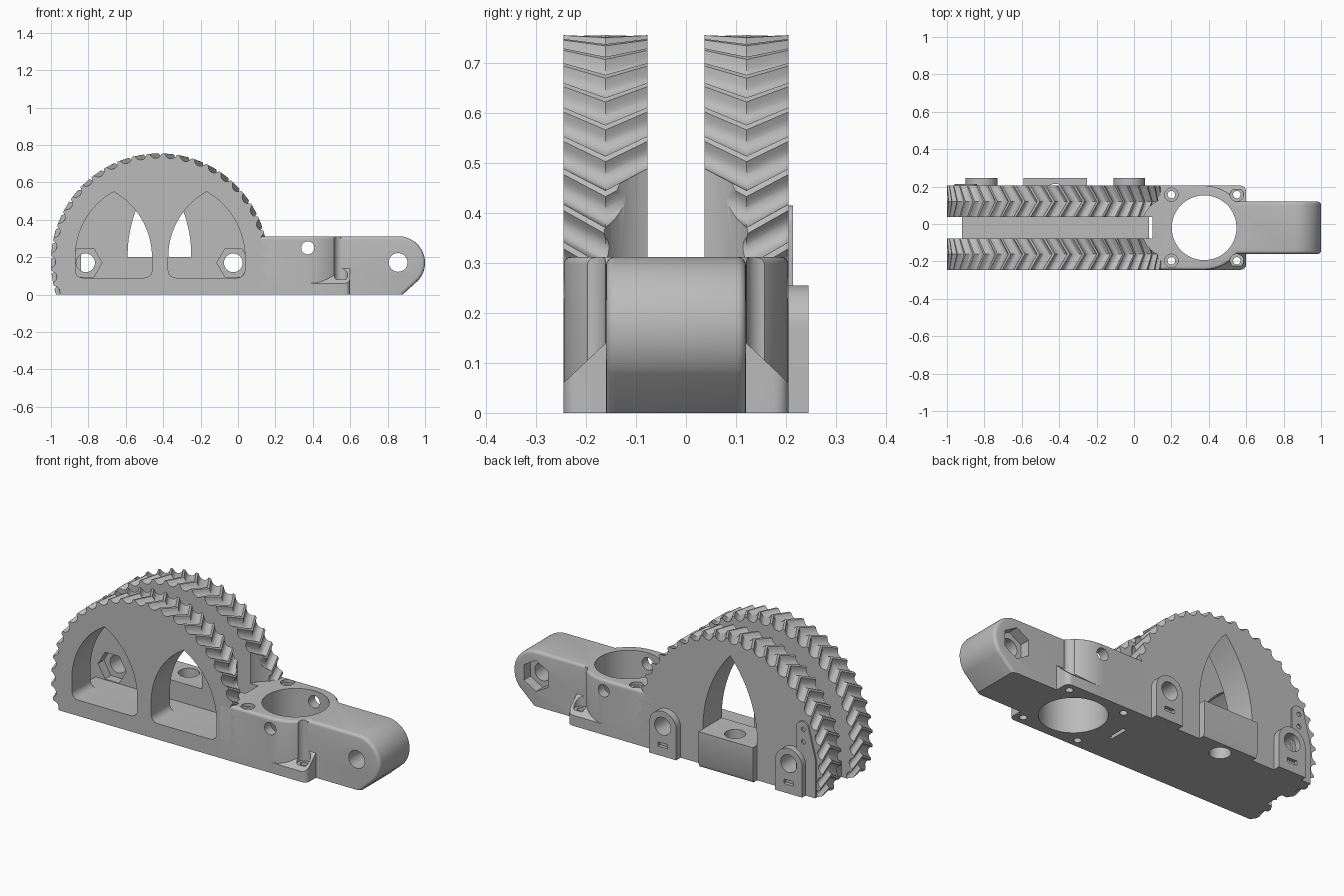
import bpy, bmesh, math
from math import cos, sin, radians, pi, sqrt

if "Cube" in bpy.data.objects:
    bpy.data.objects.remove(bpy.data.objects["Cube"])

mat = bpy.data.materials.new("plastic_grey")
mat.use_nodes = True
mat.diffuse_color = (0.5, 0.5, 0.5, 1)
mat.node_tree.nodes["Principled BSDF"].inputs["Base Color"].default_value = (0.5, 0.5, 0.5, 1)

MID = -0.02                      # centre line in y
HUB_X, HUB_Z, RADIUS = -0.42, 0.175, 0.58
OUT, IN = 0.225, 0.057           # half widths of the wheel pair


def to_object(name, bm):
    bmesh.ops.recalc_face_normals(bm, faces=bm.faces)
    mesh = bpy.data.meshes.new(name)
    bm.to_mesh(mesh)
    bm.free()
    mesh.materials.append(mat)
    obj = bpy.data.objects.new(name, mesh)
    bpy.context.collection.objects.link(obj)
    return obj


def prism(name, pts, axis, lo, hi, bevel=0, rule=None):
    """Extrude a 2D profile along an axis; bevel the edges chosen by rule."""
    place = {"x": lambda p, t: (t, *p), "y": lambda p, t: (p[0], t, p[1]),
             "z": lambda p, t: (*p, t)}[axis]
    bm = bmesh.new()
    low = [bm.verts.new(place(p, lo)) for p in pts]
    high = [bm.verts.new(place(p, hi)) for p in pts]
    bm.faces.new(low)
    bm.faces.new(high)
    for i in range(len(pts)):
        j = (i + 1) % len(pts)
        bm.faces.new((low[i], low[j], high[j], high[i]))
    if bevel:
        bmesh.ops.recalc_face_normals(bm, faces=bm.faces)
        edges = [e for e in bm.edges if e.calc_face_angle() > 0.6 and rule(e)]
        bmesh.ops.bevel(bm, geom=edges, offset=bevel, segments=4, profile=0.5, affect='EDGES')
    return to_object(name, bm)


def arc(cx, cy, r, a0, a1, n=24):
    return [(cx + r * cos(radians(a0 + (a1 - a0) * i / n)),
             cy + r * sin(radians(a0 + (a1 - a0) * i / n))) for i in range(n + 1)]


def rod(cx, cy, r, axis, lo, hi, sides=40, turn=0):
    return prism("cutter", arc(cx, cy, r, turn, turn + 360, sides)[:-1], axis, lo, hi)


def box(name, x, y, z):
    return prism(name, [(x[0], y[0]), (x[1], y[0]), (x[1], y[1]), (x[0], y[1])], "z", *z)


def combine(obj, tool, mode):
    mod = obj.modifiers.new("bool", 'BOOLEAN')
    mod.operation, mod.object, mod.solver = mode, tool, 'EXACT'
    bpy.context.view_layer.update()
    bpy.context.view_layer.objects.active = obj
    bpy.ops.object.modifier_apply(modifier=mod.name)


def cut(objs, tool):
    for o in objs:
        combine(o, tool, 'DIFFERENCE')
    bpy.data.objects.remove(tool)


def join(obj, tool):
    combine(obj, tool, 'UNION')
    bpy.data.objects.remove(tool)


def gothic(cx, half, base, spring, peak, corner):
    """Pointed arch outline with rounded bottom corners."""
    r = ((peak - spring) ** 2 + half ** 2) / (2 * half)
    a = math.degrees(math.asin((peak - spring) / r))
    pts = arc(cx + half - r, spring, r, 0, a, 16)
    pts += arc(cx - half + r, spring, r, 180 - a, 180, 16)[1:]
    pts += arc(cx - half + corner, base + corner, corner, 180, 270, 6)
    return pts + arc(cx + half - corner, base + corner, corner, 270, 360, 6)


def wheel(name, y0, y1):
    """Half wheel with a rounded herringbone tread, cut flat at the ground."""
    bm = bmesh.new()
    lugs, steps, groove = 45, 12, 0.03
    pitch = 2 * pi * RADIUS / lugs
    rings = []
    for y, lead in ((y0, 0), ((y0 + y1) / 2, -5), (y1, 0)):
        ring = []
        for i in range(lugs * steps):
            u = ((i % steps) / steps - 0.5) * pitch
            r = RADIUS - 0.85 * sqrt(max(groove ** 2 - u ** 2, 0))
            t = 2 * pi * i / (lugs * steps) + radians(lead)
            ring.append(bm.verts.new((HUB_X + r * cos(t), y, HUB_Z + r * sin(t))))
        rings.append(ring)
    for a, b in zip(rings, rings[1:]):
        for i in range(len(a)):
            j = (i + 1) % len(a)
            bm.faces.new((a[i], a[j], b[j], b[i]))
    bm.faces.new(rings[0])
    bm.faces.new(rings[-1])
    geom = bm.verts[:] + bm.edges[:] + bm.faces[:]
    bmesh.ops.bisect_plane(bm, geom=geom, plane_co=(0, 0, 0), plane_no=(0, 0, -1), clear_outer=True)
    bmesh.ops.holes_fill(bm, edges=[e for e in bm.edges if e.is_boundary], sides=0)
    return to_object(name, bm)


# wheels with pointed windows
front_wheel = wheel("front_wheel", MID - OUT, MID - IN)
rear_wheel = wheel("rear_wheel", MID + IN, MID + OUT)
for cx in (-0.665, -0.168):
    cut([front_wheel], prism("cutter", gothic(cx, 0.205, 0.09, 0.2, 0.55, 0.04), "y", -0.3, MID - 0.03))
cut([rear_wheel], prism("cutter", gothic(HUB_X, 0.17, 0.2, 0.21, 0.66, 0.002), "y", MID + 0.03, 0.3))
# clearance where the wheels meet the collar
cut([front_wheel, rear_wheel], rod(0.2, MID, 0.16, "z", 0.312, 0.8))

# floor between the wheels
floor = box("floor", (-0.92, 0.08), (MID - IN - 0.01, MID + IN + 0.01), (0, 0.09))

# rear block with a vertical socket
rear_block = prism("rear_block", [(0.2, 0), (0.235, 0), (0.245, 0.02), (0.245, 0.2), (0.2, 0.2)],
                   "x", -0.59, -0.25)
cut([rear_block, rear_wheel], rod(HUB_X, 0.16, 0.055, "z", -0.1, 0.5))

# rear lugs with bolt holes, nut pockets and small slots
for side, cx in (("right", -0.815), ("left", -0.025)):
    lug = prism("rear_lug_" + side, [(cx - 0.085, 0), (cx + 0.085, 0)] + arc(cx, 0.17, 0.085, 0, 180),
                "y", 0.2, 0.245)
    cut([lug, rear_wheel], rod(cx, 0.17, 0.05, "y", MID + 0.03, 0.3))
    cut([rear_wheel], rod(cx, 0.17, 0.088, "y", MID + 0.03, 0.09, 6))
    cut([lug], box("cutter", (cx - 0.03, cx + 0.03), (0.225, 0.3), (0.05, 0.075)))

# thin end plate with two pin holes
end_plate = prism("end_plate", [(-0.96, 0), (-0.84, 0), (-0.84, 0.3)] + arc(-0.88, 0.375, 0.04, 0, 150, 12)
                  + [(-0.96, 0.22)], "y", 0.2, 0.214)
for z in (0.3, 0.37):
    cut([end_plate], rod(-0.885, z, 0.013, "y", 0.15, 0.3, 16))


def top_edge(e):
    return all(v.co.z > 0.3 for v in e.verts)


# collar body around the round opening
collar = prism("collar_body", [(0.06, MID - OUT), (0.375, MID - OUT)] + arc(0.375, MID, OUT, -89, 89, 40)
               + [(0.375, MID + OUT), (0.06, MID + OUT), (0.06, MID + 0.12), (0.1, MID + 0.06),
                  (0.1, MID - 0.06), (0.06, MID - 0.12)],
               "z", 0, 0.312, 0.015, lambda e: top_edge(e) and max(v.co.x for v in e.verts) > 0.11)

# arm with rounded end
arm = prism("arm", [(0.45, 0), (0.88, 0)] + arc(0.858, 0.17, 0.142, -40, 90) + [(0.45, 0.312)],
            "y", -0.16, 0.12, 0.018,
            lambda e: max(v.co.z for v in e.verts) > 0.02 and max(v.co.x for v in e.verts) > 0.46)

# sloping feet at the collar corners
foot = prism("foot", [(MID - OUT, 0), (MID + OUT, 0), (MID + OUT, 0.06), (MID + 0.14, 0.14),
                      (MID - 0.14, 0.14), (MID - OUT, 0.06)], "x", 0.36, 0.6,
             0.03, lambda e: all(v.co.x > 0.5 and abs(v.co.y - MID) > 0.2 for v in e.verts)
             and abs(e.verts[0].co.z - e.verts[1].co.z) > 0.03)
join(collar, foot)
join(collar, arm)

# openings: main bore, cross holes, corner screws and arm pivot
cut([collar], rod(0.375, MID, 0.173, "z", -0.1, 0.5, 72))
cut([collar], rod(0.373, 0.25, 0.035, "y", -0.4, 0.4))
cut([collar], rod(0.856, 0.172, 0.05, "y", -0.4, 0.4))
cut([collar], rod(0.856, 0.172, 0.088, "y", 0.06, 0.3, 6, 30))
for s in (-1, 1):
    for x, seat in ((0.2, 0.295), (0.55, 0.08)):
        y = MID + s * 0.177
        cut([collar], rod(x, y, 0.02, "z", -0.1, 0.5, 24))
        cut([collar], rod(x, y, 0.036, "z", seat, 0.5, 32))

for obj in list(bpy.context.scene.objects):
    if obj.type == 'MESH' and mat.name in obj.data.materials:
        bpy.ops.object.select_all(action='DESELECT')
        obj.select_set(True)
        bpy.context.view_layer.objects.active = obj
        bpy.ops.object.shade_smooth_by_angle(angle=radians(32))
